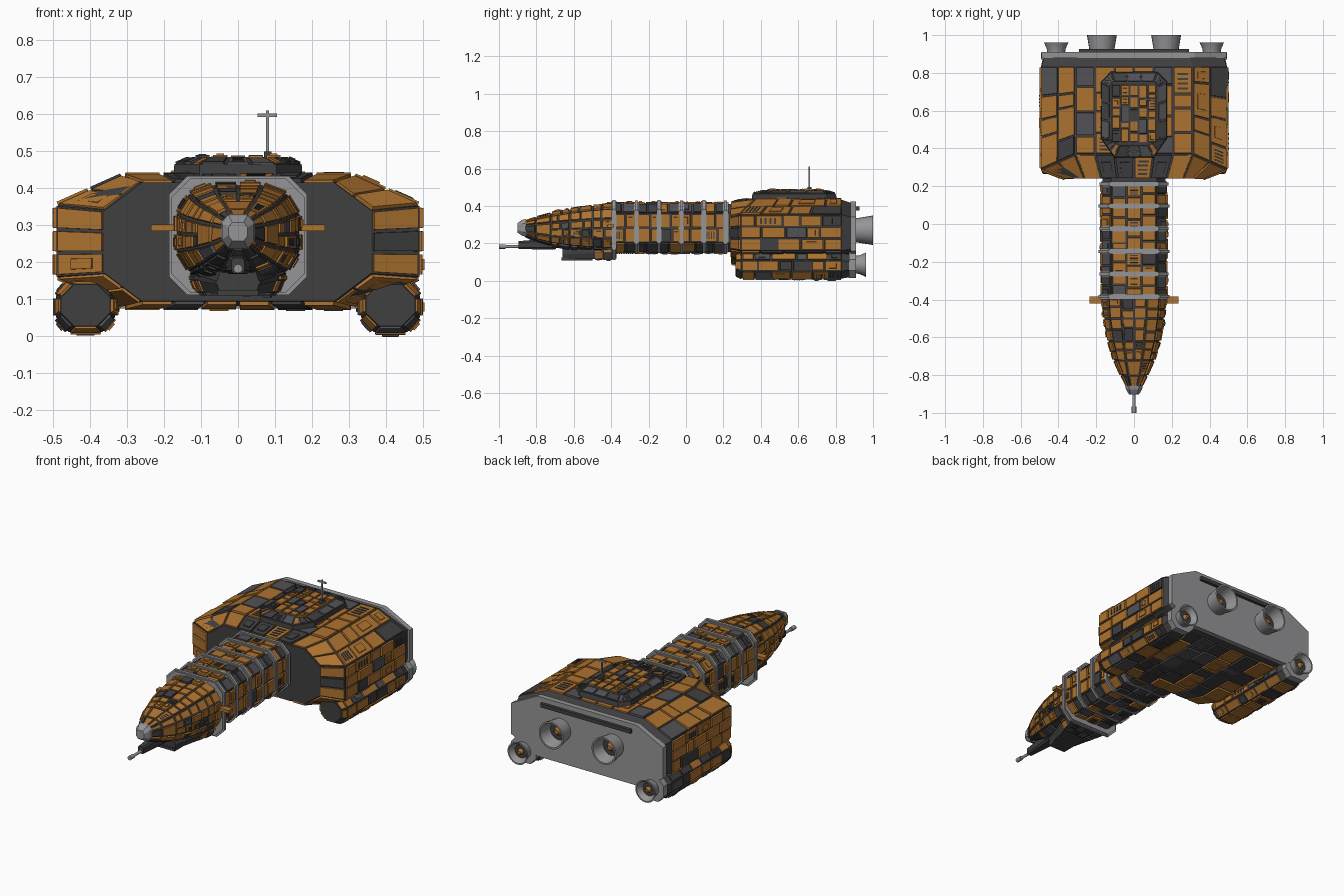
import bpy, bmesh, math, random
from mathutils import Vector as V

if "Cube" in bpy.data.objects:
    bpy.data.objects.remove(bpy.data.objects["Cube"])
random.seed(7)

def material(name, c):
    m = bpy.data.materials.new(name)
    m.diffuse_color = (*c, 1)
    m.use_nodes = True
    m.node_tree.nodes["Principled BSDF"].inputs["Base Color"].default_value = m.diffuse_color
    return m
ORANGE = material("orange_plate", (0.42, 0.17, 0.03))
DARK = material("dark_hull", (0.05, 0.05, 0.053))
SLATE = material("slate_plate", (0.085, 0.085, 0.095))
STEEL = material("steel", (0.3, 0.3, 0.31))

def finish(bm, name, mat, smooth=False):
    bmesh.ops.recalc_face_normals(bm, faces=bm.faces)
    me = bpy.data.meshes.new(name)
    bm.to_mesh(me)
    bm.free()
    ob = bpy.data.objects.new(name, me)
    bpy.context.collection.objects.link(ob)
    me.materials.append(mat)
    if smooth:
        bpy.context.view_layer.objects.active = ob
        ob.select_set(True)
        bpy.ops.object.shade_smooth_by_angle(angle=math.radians(35))
        ob.select_set(False)
    return ob

def loft(name, secs, mat):
    """Closed solid through a list of equal-length rings."""
    bm = bmesh.new()
    rings = [[bm.verts.new(p) for p in s] for s in secs]
    n = len(secs[0])
    for a, b in zip(rings, rings[1:]):
        for j in range(n):
            bm.faces.new((a[j], a[(j + 1) % n], b[(j + 1) % n], b[j]))
    bm.faces.new(rings[0])
    bm.faces.new(rings[-1])
    return finish(bm, name, mat)

def box(name, x0, x1, y0, y1, z0, z1, mat):
    ring = lambda y: [V((x0, y, z0)), V((x1, y, z0)), V((x1, y, z1)), V((x0, y, z1))]
    return loft(name, [ring(y0), ring(y1)], mat)

def lathe(name, x, z, profile, mat, n=24):
    """Profile of (radius, y) turned about an axis along y."""
    bm = bmesh.new()
    rings = [[bm.verts.new((x + r * math.cos(2 * math.pi * k / n), y, z + r * math.sin(2 * math.pi * k / n)))
              for k in range(n)] for r, y in profile]
    for a, b in zip(rings, rings[1:]):
        for j in range(n):
            bm.faces.new((a[j], a[(j + 1) % n], b[(j + 1) % n], b[j]))
    bm.faces.new(rings[0])
    bm.faces.new(rings[-1])
    return finish(bm, name, mat, True)

def slab(bm, q, n, t, lip=0.002):
    c = sum(q, V()) / 4
    lo = [bm.verts.new(p - n * 0.004) for p in q]
    hi = [bm.verts.new(p + (c - p).normalized() * lip + n * t) for p in q]
    bm.faces.new(hi)
    for k in range(4):
        bm.faces.new((lo[k], lo[(k + 1) % 4], hi[(k + 1) % 4], hi[k]))

def sub(q, u0, u1, v0, v1):
    f = lambda u, v: q[0].lerp(q[1], u).lerp(q[3].lerp(q[2], u), v)
    return [f(u0, v0), f(u1, v0), f(u1, v1), f(u0, v1)]

def plate_quad(bms, q, centre, rows, length, dark, t=0.009, gap=0.004):
    """Cover a quad with staggered raised plates, hatches and vents."""
    n = (q[2] - q[0]).cross(q[3] - q[1]).normalized()
    if n.dot(sum(q, V()) / 4 - centre) < 0:
        n = -n
    wu = max(((q[1] - q[0]).length + (q[2] - q[3]).length) / 2, 0.01)
    wv = ((q[3] - q[0]).length + (q[2] - q[1]).length) / 2
    for r in range(rows):
        cuts, k = [0], max(1, round(wv / length))
        for i in range(1, k):
            cuts.append((i + random.uniform(-0.3, 0.3)) / k)
        cuts.append(1)
        for a, b in zip(cuts, cuts[1:]):
            gu, gv = min(gap / wu, 0.2 / rows), min(gap / wv, (b - a) / 5)
            c = sub(q, r / rows + gu, (r + 1) / rows - gu, a + gv, b - gv)
            x = random.random()
            bm = bms[1 if x < dark * 0.6 else 2 if x < dark else 0]
            h = t * random.choice((0.75, 1, 1.2))
            slab(bm, c, n, h)
            y = random.random()
            if y < 0.16:
                slab(bm, [p + n * h for p in sub(c, 0.22, 0.78, 0.22, 0.7)], n, 0.005)
            elif y < 0.24:
                for s in range(4):
                    slab(bms[1], [p + n * h for p in sub(c, 0.2, 0.8, 0.15 + s * 0.18, 0.23 + s * 0.18)], n, 0.003, 0.001)

def skin(name, secs, spec):
    bms = [bmesh.new() for _ in range(3)]
    n = len(secs[0])
    for i, (a, b) in enumerate(zip(secs, secs[1:])):
        centre = sum(a + b, V()) / (2 * n)
        for j in range(n):
            s = spec(i, j)
            if s:
                plate_quad(bms, [a[j], a[(j + 1) % n], b[(j + 1) % n], b[j]], centre, *s)
    for bm, tag, m in zip(bms, ("orange", "dark", "slate"), (ORANGE, DARK, SLATE)):
        finish(bm, f"{name}_{tag}_plates", m)

def octo(y, hw, zb, zt, cx, cz, x=0, yt=None, yb=None):
    """Octagon facing y; top and bottom edges may sit at their own y."""
    yt, yb = yt or y, yb or y
    return [V((x + a, b, c)) for a, b, c in (
        (hw - cx, yt, zt), (cx - hw, yt, zt), (-hw, y, zt - cz), (-hw, y, zb + cz),
        (cx - hw, yb, zb), (hw - cx, yb, zb), (hw, y, zb + cz), (hw, y, zt - cz))]

# Main rear hull
hull = [octo(0.24, 0.36, 0.095, 0.415, 0.10, 0.075),
        octo(0.29, 0.49, 0.082, 0.432, 0.18, 0.08, yt=0.37, yb=0.34),
        octo(0.835, 0.49, 0.082, 0.432, 0.18, 0.08),
        octo(0.885, 0.475, 0.095, 0.415, 0.18, 0.075)]
loft("rear_hull", hull, DARK)
def hull_spec(i, j):
    if i == 2:
        return None
    if j == 0:
        return (6, 0.12, 0.2)
    if j == 4:
        return (6, 0.11, 0.6)
    return (3, 0.11, 0.16) if j in (2, 6) else (2, 0.13, 0.2)
skin("rear_hull", hull, hull_spec)

# Raised deck on the hull roof
def deck_ring(z, hw, y0, y1, c, f):
    return [V((x, y, z)) for x, y in ((hw - c, y1), (c - hw, y1), (-hw, y1 - c), (-hw, y0 + f),
                                     (-hw * 0.6, y0), (hw * 0.6, y0), (hw, y0 + f), (hw, y1 - c))]
deck = [deck_ring(0.425, 0.175, 0.35, 0.81, 0.05, 0.10), deck_ring(0.465, 0.172, 0.355, 0.80, 0.05, 0.10),
        deck_ring(0.481, 0.125, 0.42, 0.75, 0.02, 0.03)]
loft("roof_deck", deck, DARK)
skin("roof_deck_rim", deck[1:], lambda i, j: (3, 0.06, 0.85, 0.005))
skin("roof_deck_top", [[V((x, 0.43, z)) for x, z in ((-.12, .481), (.12, .481), (.12, .478), (-.12, .478))],
                       [V((x, 0.74, z)) for x, z in ((-.12, .481), (.12, .481), (.12, .478), (-.12, .478))]],
     lambda i, j: (5, 0.065, 0.2, 0.007) if j == 0 else None)

# Antenna
box("antenna_base", 0.07, 0.09, 0.65, 0.67, 0.48, 0.50, DARK)
box("antenna_mast", 0.076, 0.084, 0.656, 0.664, 0.49, 0.61, STEEL)
box("antenna_bar", 0.053, 0.106, 0.656, 0.664, 0.593, 0.602, STEEL)

# Stern plate with slot
loft("stern_plate", [octo(0.88, 0.49, 0.075, 0.425, 0.17, 0.085), octo(0.91, 0.49, 0.075, 0.425, 0.17, 0.085)], STEEL)
box("stern_slot", -0.29, 0.29, 0.90, 0.927, 0.375, 0.397, DARK)

# Side pods, engines and nose stubs, both sides
for s, side in ((1, "right"), (-1, "left")):
    px = s * 0.412
    pod = [octo(0.265, 0.066, 0.028, 0.14, 0.035, 0.035, px), octo(0.30, 0.08, 0.012, 0.147, 0.034, 0.04, px),
           octo(0.835, 0.08, 0.012, 0.147, 0.034, 0.04, px), octo(0.88, 0.07, 0.02, 0.14, 0.034, 0.04, px)]
    loft(f"{side}_pod", pod, DARK)
    skin(f"{side}_pod", pod[:3], lambda i, j: (1, 0.09, 0.35, 0.007))
    loft(f"{side}_pod_collar", [octo(y, 0.08, 0.015, 0.155, 0.035, 0.04, px) for y in (0.872, 0.908)], STEEL)
    for nm, x, z, r0, r1, y1 in (("main", s * 0.17, 0.27, 0.064, 0.079, 1.0), ("pod", px, 0.086, 0.047, 0.065, 0.962)):
        lathe(f"{side}_{nm}_nozzle", x, z, [(r0, 0.90), (r0 * 1.04, 0.925), (r1, y1), (r1 * 0.88, y1),
                                            (r0 * 0.8, 0.925), (r0 * 0.3, 0.92)], STEEL)
        lathe(f"{side}_{nm}_nozzle_throat", x, z, [(r0 * 0.82, 0.921), (r0 * 0.8, 0.932)], DARK)
        lathe(f"{side}_{nm}_nozzle_core", x, z, [(r0 * 0.4, 0.93), (r0 * 0.2, 0.95)], ORANGE, 12)
    box(f"{side}_nose_stub", *sorted((s * 0.16, s * 0.235)), -0.42, -0.385, 0.284, 0.302, ORANGE)

# Neck with ring frames
rings = [-0.385, -0.265, -0.145, -0.025, 0.095, 0.212]
neck = [octo(y, 0.168, 0.155, 0.41, 0.05, 0.05) for y in rings + [0.26]]
loft("neck", neck, DARK)
rows = [3, 1, 2, 1, 3, 1, 2, 1]
skin("neck", neck[:6], lambda i, j: (rows[j], 0.075, 0.65 if j in (1, 3, 4, 5, 7) else 0.12))
for k, y in enumerate(rings):
    g = 0.004 * (k % 2)
    zb = 0.112 if k == 0 else 0.148 - g
    for w, e in ((0.008, 0), (0.014, -0.007)):
        loft(f"neck_ring_{k}_{'outer' if e == 0 else 'inner'}",
             [octo(y + d, 0.187 - g + e, zb - e, 0.433 - g + e, 0.05, 0.05) for d in (-w, w)], STEEL)

# Tapered nose
def oval(y, hw, zb, zt, n=12):
    pw = lambda v: math.copysign(abs(v) ** 0.7, v)
    zc, hz = (zb + zt) / 2, (zt - zb) / 2
    an = [2 * math.pi * (k + 0.5) / n for k in range(n)]
    return [V((hw * pw(math.cos(a)), y, zc + hz * pw(math.sin(a)))) for a in an]
nose = [oval(-0.385, 0.17, 0.148, 0.412), oval(-0.50, 0.16, 0.155, 0.402), oval(-0.62, 0.138, 0.168, 0.383),
        oval(-0.72, 0.107, 0.187, 0.362), oval(-0.80, 0.07, 0.212, 0.34), oval(-0.862, 0.036, 0.243, 0.318)]
loft("nose", nose, DARK)
skin("nose", nose, lambda i, j: (1 if i > 2 else 2 if j in (2, 11, 5) else 1, 0.065, 0.9 if j in (7, 8, 9) else 0.12, 0.008))
loft("nose_cap", [octo(-0.855, 0.046, 0.236, 0.33, 0.02, 0.022), octo(-0.875, 0.043, 0.24, 0.326, 0.018, 0.022),
                  octo(-0.902, 0.026, 0.258, 0.308, 0.01, 0.014)], STEEL)

# Chin fairing under the nose
chin = [octo(-0.39, 0.13, 0.117, 0.20, 0.02, 0.05), octo(-0.49, 0.11, 0.117, 0.20, 0.02, 0.05),
        octo(-0.66, 0.06, 0.115, 0.175, 0.012, 0.035)]
loft("chin", chin, DARK)
skin("chin", chin[:2], lambda i, j: (1, 0.05, 0.1, 0.006) if j in (2, 3, 5, 6) else (4, 0.05, 0.7, 0.006) if j == 4 else None)
box("chin_plate", -0.056, 0.056, -0.665, -0.50, 0.109, 0.125, DARK)

# Nose gun
loft("gun_housing", [octo(-0.70, 0.035, 0.168, 0.225, 0.01, 0.01), octo(-0.80, 0.026, 0.168, 0.22, 0.008, 0.01),
                     octo(-0.895, 0.018, 0.17, 0.212, 0.006, 0.008)], DARK)
lathe("gun_barrel", 0, 0.183, [(0.008, -0.88), (0.008, -0.98)], STEEL, 12)
lathe("gun_muzzle", 0, 0.183, [(0.012, -0.965), (0.012, -1.0)], STEEL, 12)
